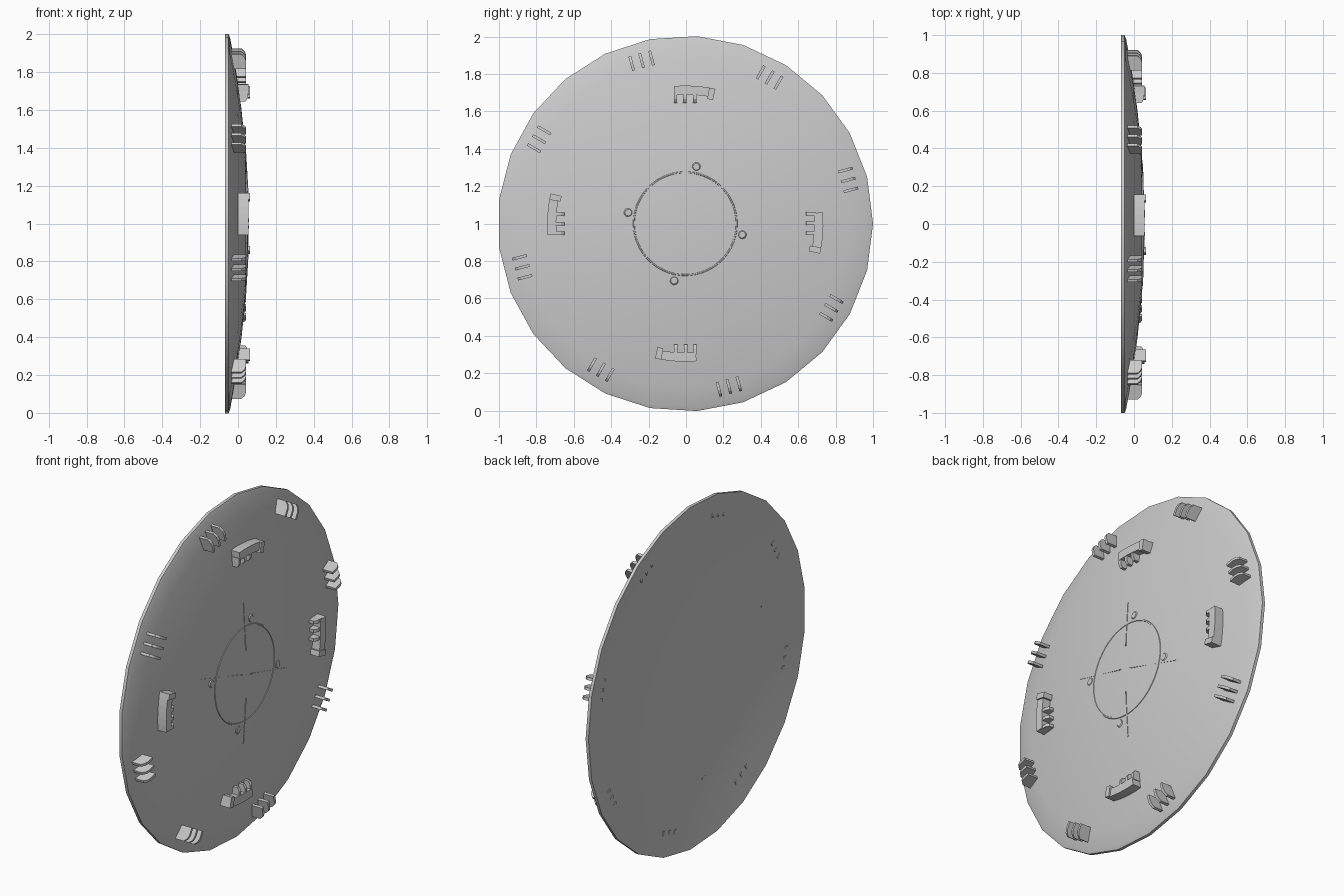
import bpy, bmesh, math
from mathutils import Vector

cube = bpy.data.objects.get("Cube")
if cube:
    bpy.data.objects.remove(cube, do_unlink=True)

grey = bpy.data.materials.new("light grey plastic")
grey.use_nodes = True
COLOUR = (0.6, 0.6, 0.6, 1)
grey.diffuse_color = COLOUR
grey.node_tree.nodes["Principled BSDF"].inputs["Base Color"].default_value = COLOUR

SIDES = 25
RIM = 1.004


def dome(r):
    """Height (x) of the convex face at radius r."""
    return 0.055 - 0.1 * r * r


def place(r, t, x, a):
    """Radius, tangent offset and height at angle a around the disc axis."""
    c, s = math.cos(a), math.sin(a)
    return Vector((x, -0.004 + r * c - t * s, 1 + r * s + t * c))


def finish(name, bm, smooth=False):
    bmesh.ops.recalc_face_normals(bm, faces=bm.faces[:])
    me = bpy.data.meshes.new(name)
    bm.to_mesh(me)
    bm.free()
    ob = bpy.data.objects.new(name, me)
    bpy.context.collection.objects.link(ob)
    me.materials.append(grey)
    if smooth:
        bpy.ops.object.select_all(action='DESELECT')
        ob.select_set(True)
        bpy.context.view_layer.objects.active = ob
        bpy.ops.object.shade_smooth_by_angle(angle=math.radians(30))
    return ob


def revolve(bm, profile, sides, closed=False):
    """Sweep (radius, x) points round the axis; radius 0 makes a pole."""
    rings = []
    for r, x in profile:
        if r == 0:
            rings.append([bm.verts.new(place(0, 0, x, 0))] * sides)
        else:
            rings.append([bm.verts.new(place(r, 0, x, math.tau * i / sides))
                          for i in range(sides)])
    pairs = list(zip(rings, rings[1:]))
    if closed:
        pairs.append((rings[-1], rings[0]))
    for p, q in pairs:
        for i in range(sides):
            j = (i + 1) % sides
            vs = list(dict.fromkeys((p[i], p[j], q[j], q[i])))
            bm.faces.new(vs)


def loft(bm, loop_a, loop_b):
    """Solid between two matching loops of points."""
    a = [bm.verts.new(p) for p in loop_a]
    b = [bm.verts.new(p) for p in loop_b]
    bm.faces.new(a)
    bm.faces.new(b[::-1])
    for i in range(len(a)):
        j = (i + 1) % len(a)
        bm.faces.new((a[i], a[j], b[j], b[i]))


def plate(bm, profile, t, width, a):
    """Radial plate: (r, x) profile given thickness along the tangent."""
    loft(bm, *[[place(r, t + s * width / 2, x, a) for r, x in profile] for s in (-1, 1)])


def arc_bar(bm, r0, r1, x0, x1, a0, a1, steps):
    """Curved bar with a rectangular section."""
    cuts = [[bm.verts.new(place(r, 0, x, a0 + (a1 - a0) * k / steps))
             for r, x in ((r0, x0), (r1, x0), (r1, x1), (r0, x1))] for k in range(steps + 1)]
    for p, q in zip(cuts, cuts[1:]):
        for i in range(4):
            j = (i + 1) % 4
            bm.faces.new((p[i], p[j], q[j], q[i]))
    bm.faces.new(cuts[0])
    bm.faces.new(cuts[-1][::-1])


# Dished disc: domed face, bevelled rim, hollow face
radii = (0, 0.2, 0.4, 0.6, 0.75, 0.88, 0.985)
profile = [(r, dome(r)) for r in radii]
profile += [(RIM, -0.05), (RIM, -0.068)]
profile += [(r, 0.025 - 0.093 * r * r) for r in radii[-2::-1]]
bm = bmesh.new()
revolve(bm, profile, SIDES)
finish("disc", bm, smooth=True)

# Eight groups of three rim ribs
rib = [(0.862, -0.05), (0.942, -0.05), (0.942, 0.018), (0.925, 0.036), (0.905, 0.043), (0.862, 0.043)]
bm = bmesh.new()
for k in range(8):
    for t in (-0.055, 0, 0.055):
        plate(bm, rib, t, 0.015, math.radians(15 + 45 * k))
finish("rim_ribs", bm)

# Four curved clips, each with a raised end and three pegs
bm = bmesh.new()
deg = math.radians
peg = [(0.645, -0.01), (0.70, -0.01), (0.70, 0.052), (0.665, 0.052), (0.645, 0.04)]
for k in range(4):
    a = k * math.pi / 2
    arc_bar(bm, 0.69, 0.738, -0.02, 0.055, a + deg(4.7), a - deg(10), 5)
    arc_bar(bm, 0.677, 0.738, -0.02, 0.064, a - deg(10), a - deg(12.6), 1)
    for t in (0.052, 0.002, -0.05):
        plate(bm, peg, t, 0.018, a)
finish("clips", bm)

# Faint raised ring and its four bosses
bm = bmesh.new()
r = 0.275
revolve(bm, [(r - 0.008, dome(r) - 0.01), (r - 0.003, dome(r) + 0.002),
             (r + 0.003, dome(r) + 0.002), (r + 0.008, dome(r) - 0.01)], 50, closed=True)
finish("centre_ring", bm, smooth=True)
bm = bmesh.new()
for k in range(4):
    a = deg(79 + 90 * k)
    loops = [[place(0.31 + rad * math.cos(u), rad * math.sin(u), x, a)
              for u in [math.tau * i / 10 for i in range(10)]]
             for rad, x in ((0.03, dome(0.31) - 0.008), (0.018, dome(0.31) + 0.003))]
    loft(bm, *loops)
finish("centre_bosses", bm, smooth=True)

# Hairline ridges across the middle
bm = bmesh.new()
for a, r0, r1 in ((90, 0.14, 0.41), (270, 0.14, 0.41), (163.6, 0.04, 0.41), (-16.4, 0.04, 0.41)):
    line = [(r0, dome(r0) - 0.01), (r1, dome(r1) - 0.01), (r1, dome(r1) + 0.003), (r0, dome(r0) + 0.004)]
    plate(bm, line, 0, 0.005, deg(a))
finish("hairline_ridges", bm)
